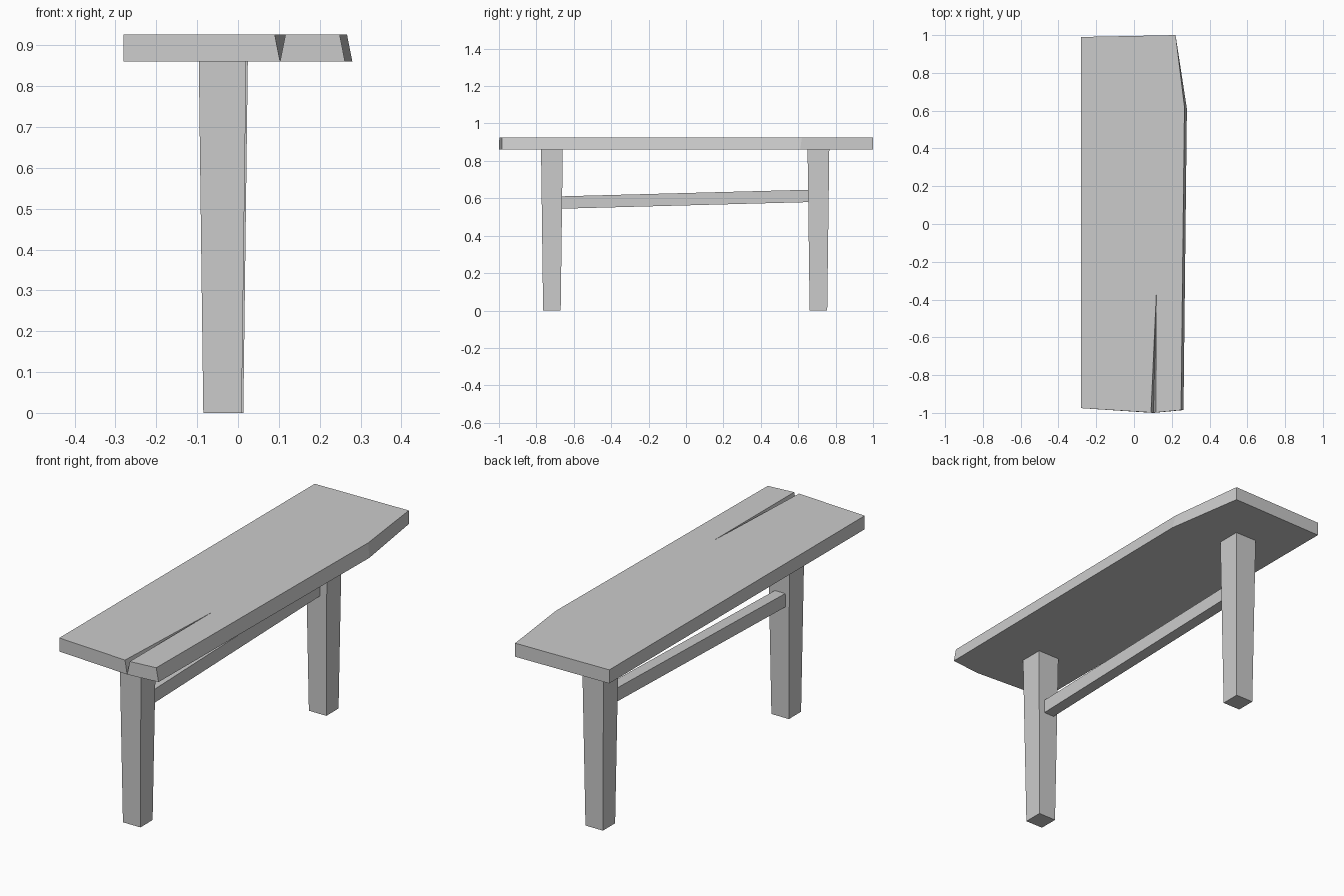
import bpy
import bmesh
from mathutils import Vector

old = bpy.data.objects.get("Cube")
if old:
    bpy.data.objects.remove(old, do_unlink=True)

# Single plain grey
grey = bpy.data.materials.new("plain_grey")
grey.use_nodes = True
colour = (0.6, 0.6, 0.6, 1)
grey.diffuse_color = colour
grey.node_tree.nodes["Principled BSDF"].inputs["Base Color"].default_value = colour


def loft(name, lower, upper):
    """Close the space between two matching outlines, welding shared points."""
    bm = bmesh.new()
    verts = {}

    def face(points):
        corners = []
        for p in points:
            key = tuple(p)
            if key not in verts:
                verts[key] = bm.verts.new(key)
            if verts[key] not in corners:
                corners.append(verts[key])
        if len(corners) > 2:
            bm.faces.new(corners)

    face(reversed(lower))
    face(upper)
    for i in range(len(lower)):
        j = (i + 1) % len(lower)
        face([lower[i], lower[j], upper[j], upper[i]])
    bmesh.ops.recalc_face_normals(bm, faces=bm.faces[:])
    mesh = bpy.data.meshes.new(name)
    bm.to_mesh(mesh)
    bm.free()
    mesh.materials.append(grey)
    obj = bpy.data.objects.new(name, mesh)
    bpy.context.collection.objects.link(obj)
    return obj


def square(x, y, z, half):
    return [(x + sx * half, y + sy * half, z)
            for sx, sy in ((-1, -1), (1, -1), (1, 1), (-1, 1))]


# Seat plank: worn corner, leaning side and a split in the front end
SEAT_BOTTOM, SEAT_TOP = 0.86, 0.926
split_base = (0.103, -1.0)
top = [(-0.28, -0.975), (0.09, -0.998), (0.118, -0.37), (0.116, -0.998),
       (0.249, -0.985), (0.267, 0.62), (0.22, 1.0), (-0.28, 0.99)]
bottom = [top[0], split_base, split_base, split_base,
          (0.262, -0.985), (0.28, 0.61), top[6], top[7]]
loft("seat_plank", [(x, y, SEAT_BOTTOM) for x, y in bottom],
     [(x, y, SEAT_TOP) for x, y in top])

# Tapered legs
for name, x, y in (("front_leg", -0.038, -0.717), ("back_leg", -0.034, 0.708)):
    loft(name, square(x, y, 0, 0.047), square(x, y, SEAT_BOTTOM, 0.058))

# Slightly tilted stretcher between the legs
start, end = Vector((-0.043, -0.68, 0.577)), Vector((-0.043, 0.67, 0.613))


def section(centre, half_x=0.028, half_z=0.033):
    return [centre + Vector((sx * half_x, 0, sz * half_z))
            for sx, sz in ((-1, -1), (1, -1), (1, 1), (-1, 1))]


loft("stretcher", section(start), section(end))
